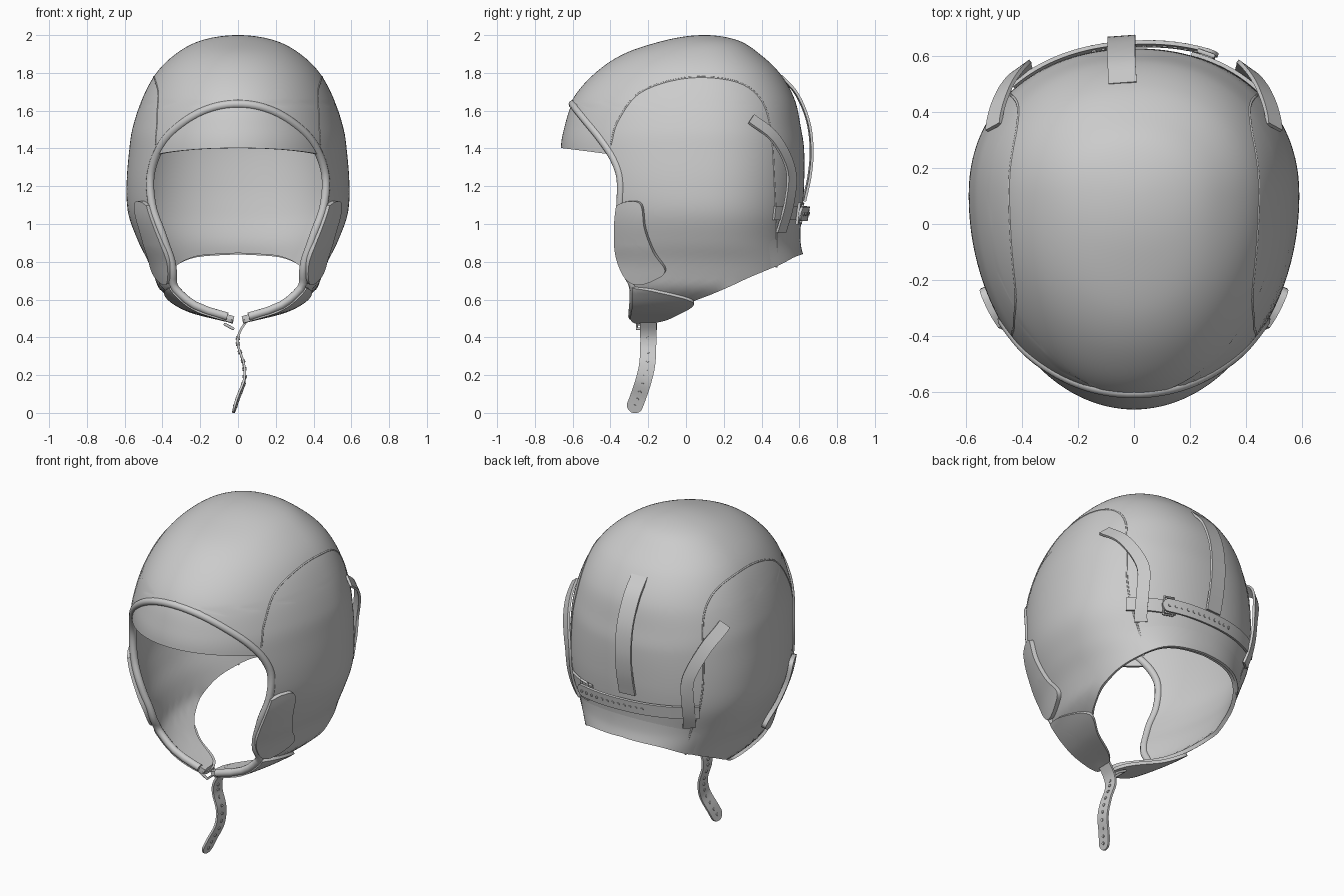
import bpy, bmesh, math
from mathutils import Vector, Matrix

if "Cube" in bpy.data.objects:
    bpy.data.objects.remove(bpy.data.objects["Cube"])

E_BACK, E_FRONT, YC = 0.92, 1.0, 0.1
CENTRE = Vector((0, 0.05, 1.15))
# shell profile: height, half width, front y, back y
PROFILE = [(2, 0, .1, .1), (1.97, .2, -.12, .28), (1.9, .33, -.33, .39), (1.8, .432, -.48, .495),
           (1.66, .508, -.6, .575), (1.5, .56, -.655, .61), (1.4, .575, -.67, .625), (1.2, .59, -.66, .625),
           (1.05, .58, -.63, .615), (.9, .525, -.6, .6), (.8, .475, -.58, .615), (.7, .435, -.58, .62),
           (.65, .41, -.58, .62), (.55, .26, -.58, .62), (.49, .03, -.58, .62)]
PROFILE_Q = [(math.sqrt(2 - r[0]),) + r[1:] for r in PROFILE]
# face opening edge (z, y) and lower edge (fraction round, z)
FACE = [(.49, -.29), (.66, -.285), (.75, -.33), (.95, -.365), (1.1, -.355), (1.25, -.355), (1.35, -.39),
        (1.45, -.455), (1.55, -.535), (1.645, -.612)]
HEM = [(0, .85), (.2, .83), (.38, .765), (.55, .7), (.75, .6), (.9, .5), (1, .49)]


def spline(tab, x, k=1):
    """Smooth table lookup."""
    x = min(max(x, tab[0][0]), tab[-1][0])
    i = 0
    while i < len(tab) - 2 and x > tab[i + 1][0]:
        i += 1
    def slope(j):
        a, b = tab[max(j - 1, 0)], tab[min(j + 1, len(tab) - 1)]
        return (b[k] - a[k]) / (b[0] - a[0])
    h = tab[i + 1][0] - tab[i][0]
    t = (x - tab[i][0]) / h
    return ((2*t**3 - 3*t*t + 1) * tab[i][k] + (t**3 - 2*t*t + t) * h * slope(i)
            + (3*t*t - 2*t**3) * tab[i + 1][k] + (t**3 - t*t) * h * slope(i + 1))


def prof(z):
    q = math.sqrt(max(0, 2 - z))
    return [spline(PROFILE_Q, q, k) for k in (1, 2, 3)]


def lift(p, off):
    return p + (p - CENTRE).normalized() * off


def point(a, z, off=0):
    """Shell point at angle a from the back and height z."""
    w, yf, yb = prof(z)
    s, c = math.sin(a), math.cos(a)
    r, e = (yb - YC, E_BACK) if c > 0 else (YC - yf, E_FRONT)
    return lift(Vector((math.copysign(w * abs(s)**e, s), YC + math.copysign(r * abs(c)**e, c), z)), off)


def edge_angle(z):
    yf = prof(z)[1]
    u = min(1, (YC - spline(FACE, z)) / max(.001, YC - yf))
    return math.pi - math.acos(u**(1 / E_FRONT))


def on_side(y, z, off=0, side=1):
    w, yf, yb = prof(z)
    r, e = (yb - YC, E_BACK) if y > YC else (YC - yf, E_FRONT)
    u = min(.999, abs(y - YC) / r)
    return lift(Vector((side * w * (1 - u**(2 / e))**(e / 2), y, z)), off)


def on_back(x, z, off=0):
    w, yf, yb = prof(z)
    u = min(.999, abs(x) / w)
    return lift(Vector((x, YC + (yb - YC) * (1 - u**(2 / E_BACK))**(E_BACK / 2), z)), off)


def finish(ob, thick=0, offset=0):
    bpy.ops.object.select_all(action='DESELECT')
    ob.select_set(True)
    bpy.context.view_layer.objects.active = ob
    if thick:
        m = ob.modifiers.new("thickness", 'SOLIDIFY')
        m.thickness, m.offset = thick, offset
    bpy.ops.object.convert(target='MESH')
    bpy.ops.object.shade_smooth_by_angle(angle=math.radians(45))


def mesh_object(name, bm, thick=0, offset=0):
    bmesh.ops.remove_doubles(bm, verts=bm.verts, dist=.0004)
    me = bpy.data.meshes.new(name)
    bm.to_mesh(me)
    ob = bpy.data.objects.new(name, me)
    bpy.context.collection.objects.link(ob)
    finish(ob, thick, offset)


def grid(name, f, nu, nv, thick, offset=-1):
    bm = bmesh.new()
    g = [[bm.verts.new(f(-1 + 2*i / nu, j / nv)) for j in range(nv + 1)] for i in range(nu + 1)]
    for i in range(nu):
        for j in range(nv):
            bm.faces.new((g[i][j], g[i][j+1], g[i+1][j+1], g[i+1][j]))
    mesh_object(name, bm, thick, offset)


def tube(name, pts, r, closed=False):
    cu = bpy.data.curves.new(name, 'CURVE')
    cu.dimensions, cu.bevel_depth, cu.bevel_resolution, cu.use_fill_caps = '3D', r, 3, True
    s = cu.splines.new('POLY')
    s.points.add(len(pts) - 1)
    for q, p in zip(s.points, pts):
        q.co = (*p, 1)
    s.use_cyclic_u = closed
    ob = bpy.data.objects.new(name, cu)
    bpy.context.collection.objects.link(ob)
    finish(ob)


def smooth_path(pts, n):
    m = len(pts) - 1
    tabs = [[(i, p[k]) for i, p in enumerate(pts)] for k in range(len(pts[0]))]
    return [tuple(spline(t, m * i / n) for t in tabs) for i in range(n + 1)]


def ribbon(name, path, width, normal=None, thick=.014, tip=False, holes=None):
    """Flat strap along a path, optional rounded tip and eyelets."""
    path = [Vector(p) for p in path]
    n = len(path) - 1
    frames = []
    for i, p in enumerate(path):
        t = (path[min(i + 1, n)] - path[max(i - 1, 0)]).normalized()
        side = t.cross(normal or (p - CENTRE)).normalized()
        d = min(1, (path[n] - p).length / (width / 2)) if tip else 1
        frames.append((p, side, side.cross(t), max(.2, math.sqrt(1 - (1 - d)**2)) * width / 2))
    def f(u, v):
        p, s, _, h = frames[round(v * n)]
        return p + s * h * u
    grid(name, f, 4, n, thick, 0)
    if holes:
        bm = bmesh.new()
        for k in range(holes[2]):
            p, s, nn, _ = frames[round(n * (holes[0] + (holes[1] - holes[0]) * k / (holes[2] - 1)))]
            rot = nn.to_track_quat('Z', 'Y').to_matrix().to_4x4()
            bmesh.ops.create_cone(bm, cap_ends=True, segments=10, radius1=.009, radius2=.009,
                                  depth=thick + .01, matrix=Matrix.Translation(p) @ rot)
        mesh_object(name + "_eyelets", bm)


def patch(name, outline, off, side, thick):
    """Raised panel traced in side view and laid on the shell."""
    loop = smooth_path(outline + outline[:1], 8 * len(outline))[:-1]
    cy, cz = (sum(p[k] for p in loop) / len(loop) for k in (0, 1))
    bm = bmesh.new()
    rings = [[bm.verts.new(on_side(cy + (y - cy)*r/8, cz + (z - cz)*r/8, off, side)) for y, z in loop]
             for r in range(9)]
    m = len(loop)
    for r in range(8):
        for i in range(m):
            j = (i + 1) % m
            bm.faces.new((rings[r][i], rings[r+1][i], rings[r+1][j], rings[r][j]))
    bmesh.ops.remove_doubles(bm, verts=bm.verts, dist=.0001)
    bmesh.ops.recalc_face_normals(bm, faces=bm.faces)
    mesh_object(name, bm, thick)


# main leather shell with face and neck openings
def shell(s, t):
    zb = spline(HEM, abs(s))
    z = 2 - (2 - zb) * (1 - t)**2
    return point(s * edge_angle(z), z)
grid("cap_shell", shell, 112, 80, .022)

# rolled rim round the face, sunk a little into the shell edge
half = [point(edge_angle(z), z, -.012) for z in (.5 + 1.145 * math.sin(math.pi / 2 * i / 60) for i in range(61))]
half = [p for p in half if p.x > .012]
tube("face_rim", half + [Vector((-p.x, p.y, p.z)) for p in reversed(half)], .022)

# forehead flap below the rim
def flap(s, t):
    lo = 1.405 - .035 * abs(s)**2
    return point(math.pi + s * (math.pi - edge_angle(1.4)) * 1.05, lo + t * (1.66 - lo), -.008)
grid("forehead_flap", flap, 40, 12, .014)

# nape band
def nape(s, t):
    zb = spline(HEM, abs(s) * .38)
    return point(s * .38 * edge_angle(zb), zb + t * (.97 - .06 * s * s - zb), .014 * (1 - t) * (1 - s**4))
grid("nape_band", nape, 40, 10, .014)

SEAM = [(-.4, 1.42), (-.36, 1.55), (-.24, 1.7), (0, 1.775), (.25, 1.76), (.39, 1.67), (.45, 1.5),
        (.47, 1.2), (.48, .95), (.48, .77)]
CHEEK = [(-.355, 1.1), (-.3, 1.12), (-.23, 1.105), (-.21, .98), (-.165, .86), (-.105, .765), (-.16, .715),
         (-.25, .69), (-.315, .73), (-.36, .85), (-.365, 1)]
CHIN = [(-.28, .67), (-.15, .65), (.04, .595), (-.05, .53), (-.15, .495), (-.28, .495), (-.28, .58)]
LOOP = [(.34, 1.55, .012), (.45, 1.44, .035), (.52, 1.28, .045), (.52, 1.12, .035), (.495, .96, .012)]
for side, tag in ((1, "right"), (-1, "left")):
    tube("panel_seam_" + tag, [on_side(y, z, -.002, side) for y, z in smooth_path(SEAM, 60)], .005)
    patch("cheek_patch_" + tag, CHEEK, .014, side, .025)
    patch("chin_pad_" + tag, CHIN, .008, side, .018)
    ribbon("ear_strap_" + tag, [on_side(y, z, o, side) for y, z, o in smooth_path(LOOP, 32)], .07)

# hanging chin strap
STRAP = [(.07, -.2, .52), (.01, -.2, .43), (0, -.2, .36), (.03, -.205, .26), (.033, -.225, .17),
         (.0, -.255, .08), (-.025, -.285, .003)]
ribbon("chin_strap", smooth_path(STRAP, 80), .085, Vector((1, 0, 0)), .012, True, (.25, .93, 10))

# back centre strap, bowed off the shell
BACK = [(-.04, .5, 1.785), (-.045, .585, 1.69), (-.045, .645, 1.55), (-.045, .665, 1.4),
        (-.045, .655, 1.26), (-.045, .625, 1.12)]
ribbon("back_strap", smooth_path(BACK, 32), .1)

# back adjusting strap with stub and buckle
ribbon("adjust_strap", [on_back(-.42 + .7 * i / 60, 1.06, .018 + .025 * (i / 60)**2) for i in range(61)],
       .075, None, .014, True, (.4, .95, 12))
ribbon("adjust_stub", [on_back(.2 + .24 * i / 16, 1.06, .012) for i in range(17)], .075)
tube("back_buckle", [on_back(x, z, .03) for x, z in ((.22, 1.01), (.22, 1.11), (.27, 1.11), (.27, 1.01))],
     .008, True)

# chin buckle
tube("chin_buckle", [Vector((x, y, z)) for x, y, z in
     ((-.07, -.26, .47), (-.07, -.16, .47), (-.025, -.16, .445), (-.025, -.26, .445))], .008, True)
